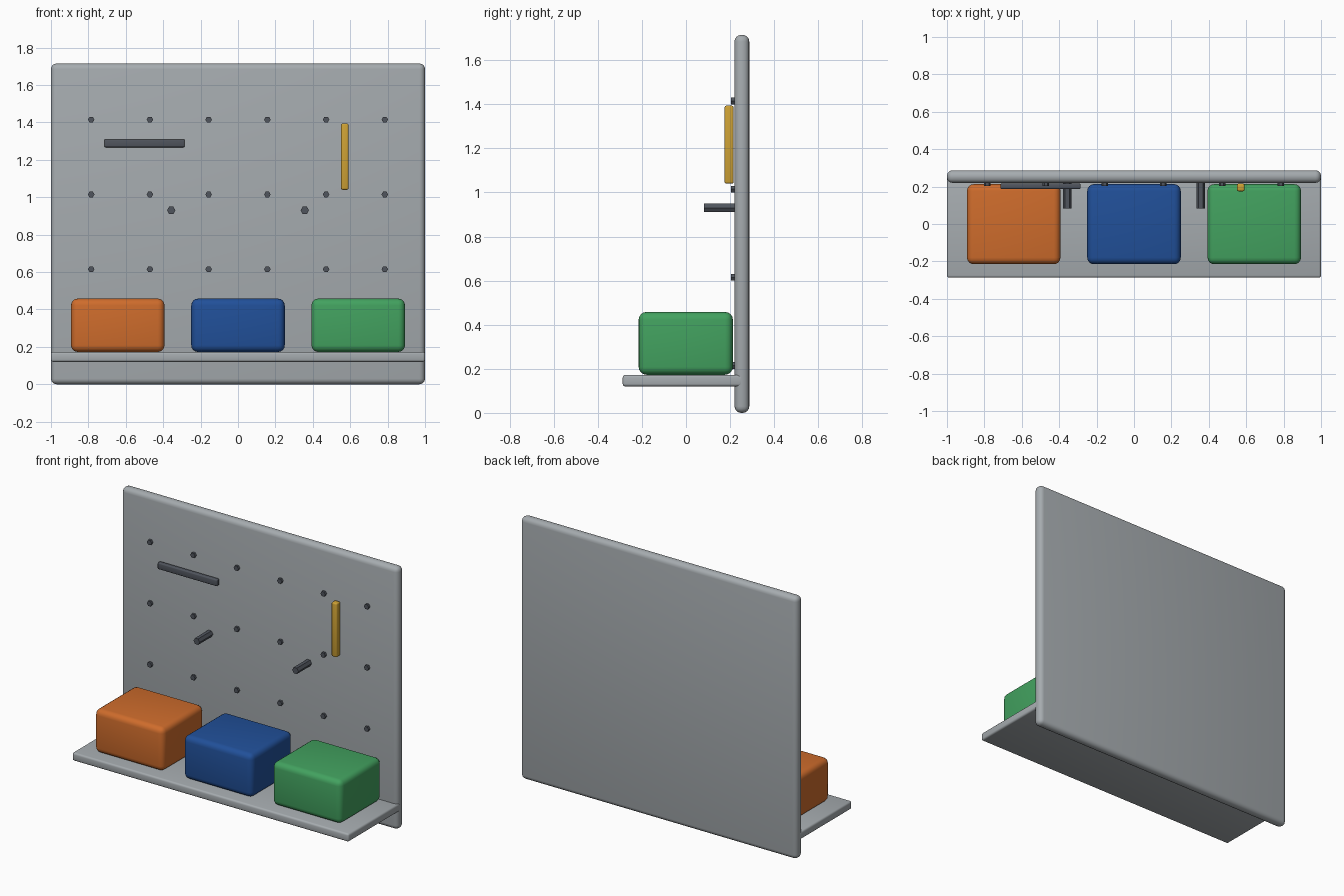
import bpy
import math

if "Cube" in bpy.data.objects:
    bpy.data.objects.remove(bpy.data.objects["Cube"])


def material(name, rgb):
    m = bpy.data.materials.new(name)
    m.use_nodes = True
    color = (*rgb, 1)
    m.diffuse_color = color
    m.node_tree.nodes["Principled BSDF"].inputs["Base Color"].default_value = color
    return m


GREY = material("painted grey", (0.38, 0.41, 0.43))
DARK = material("dark steel", (0.08, 0.09, 0.11))
ORANGE = material("orange plastic", (0.62, 0.15, 0.025))
BLUE = material("blue plastic", (0.015, 0.08, 0.32))
GREEN = material("green plastic", (0.055, 0.36, 0.115))
YELLOW = material("yellow plastic", (0.62, 0.36, 0.035))


def finish(ob, name, mat):
    ob.name = name
    ob.data.materials.append(mat)


def box(name, xs, ys, zs, bevel, mat, segments=4):
    """Rounded box spanning the given x, y and z ranges."""
    spans = (xs, ys, zs)
    bpy.ops.mesh.primitive_cube_add(size=1, location=[sum(s) / 2 for s in spans])
    ob = bpy.context.object
    ob.scale = [s[1] - s[0] for s in spans]
    bpy.ops.object.transform_apply(location=False, rotation=False, scale=True)
    mod = ob.modifiers.new("rounded edges", "BEVEL")
    mod.width = bevel
    mod.segments = segments
    bpy.ops.object.modifier_apply(modifier=mod.name)
    bpy.ops.object.shade_smooth_by_angle(angle=math.radians(35))
    finish(ob, name, mat)


def rod(name, x, z, radius, front, back):
    """Six-sided rod pointing out of the board."""
    bpy.ops.mesh.primitive_cylinder_add(
        vertices=6, radius=radius, depth=back - front,
        location=(x, (front + back) / 2, z),
        rotation=(math.pi / 2, math.radians(30), 0))
    finish(bpy.context.object, name, DARK)


# Back board and shelf
box("back_board", (-1, 1), (0.22, 0.287), (0, 1.715), 0.03, GREY)
box("shelf", (-1, 1), (-0.287, 0.26), (0.12, 0.173), 0.012, GREY, 3)

# Storage bins
for name, x, mat in (("right_bin", -0.643, ORANGE), ("middle_bin", 0, BLUE),
                     ("left_bin", 0.643, GREEN)):
    box(name, (x - 0.25, x + 0.25), (-0.215, 0.213), (0.173, 0.458), 0.036, mat)

# Grid of small pegs
for row in range(4):
    for col in range(6):
        rod("peg", (col - 2.5) * 0.314, 0.215 + row * 0.4, 0.0175, 0.204, 0.23)

# Long hooks
for side, x in (("right", -0.357), ("left", 0.357)):
    rod(side + "_hook", x, 0.93, 0.0225, 0.082, 0.23)

# Hanging tools
box("dark_bar", (-0.715, -0.285), (0.187, 0.216), (1.267, 1.31), 0.007, DARK, 3)
box("yellow_bar", (0.551, 0.591), (0.175, 0.216), (1.04, 1.394), 0.009, YELLOW, 3)
